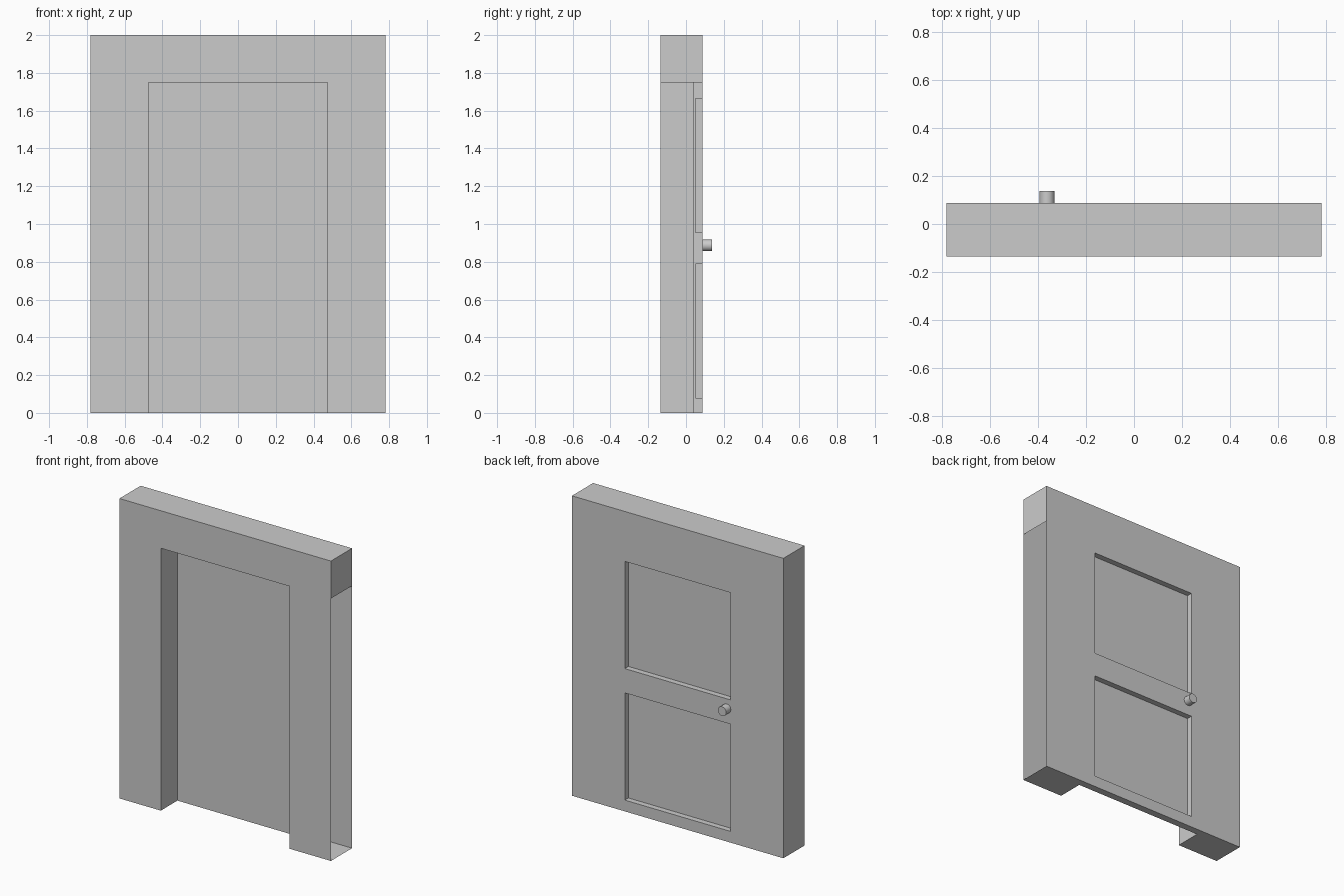
import bpy, bmesh, math

if "Cube" in bpy.data.objects:
    bpy.data.objects.remove(bpy.data.objects["Cube"])

FRONT, BACK = -0.135, 0.088      # wall thickness limits in y
HALF_W, TOP = 0.78, 2.0
OPENING_TOP = 1.75


def box(name, x0, x1, y0, y1, z0, z1):
    bm = bmesh.new()
    bmesh.ops.create_cube(bm, size=1)
    for v in bm.verts:
        v.co = (x1 if v.co.x > 0 else x0,
                y1 if v.co.y > 0 else y0,
                z1 if v.co.z > 0 else z0)
    me = bpy.data.meshes.new(name)
    bm.to_mesh(me)
    bm.free()
    ob = bpy.data.objects.new(name, me)
    bpy.context.collection.objects.link(ob)
    return ob


def cut(target, cutter):
    cutter.hide_render = True
    mod = target.modifiers.new("cut", 'BOOLEAN')
    mod.operation = 'DIFFERENCE'
    mod.solver = 'EXACT'
    mod.object = cutter
    bpy.context.view_layer.objects.active = target
    bpy.ops.object.modifier_apply(modifier=mod.name)
    bpy.data.objects.remove(cutter)


# Wall block with the door slab left at the back of the opening
wall = box("door_wall", -HALF_W, HALF_W, FRONT, BACK, 0, TOP)
cut(wall, box("opening_cutter", -0.475, 0.475, FRONT - 0.1, 0.04, -0.1, OPENING_TOP))

# Two sunken panels on the back of the door
for z0, z1 in ((0.075, 0.79), (0.952, 1.667)):
    cut(wall, box("panel_cutter", -0.39, 0.39, 0.05, BACK + 0.1, z0, z1))

# Right end is open below the lintel
bm = bmesh.new()
bm.from_mesh(wall.data)
end = [f for f in bm.faces if f.normal.x > 0.9 and f.calc_center_median().x > HALF_W - 0.01]
geom = end + list({e for f in end for e in f.edges}) + list({v for f in end for v in f.verts})
bmesh.ops.bisect_plane(bm, geom=geom, plane_co=(0, 0, OPENING_TOP), plane_no=(0, 0, 1))
low = [f for f in bm.faces if f.normal.x > 0.9
       and f.calc_center_median().x > HALF_W - 0.01
       and f.calc_center_median().z < OPENING_TOP]
bmesh.ops.delete(bm, geom=low, context='FACES_ONLY')
bm.to_mesh(wall.data)
bm.free()

# Round knob on the back
bpy.ops.mesh.primitive_cylinder_add(vertices=16, radius=0.031, depth=0.05,
                                    location=(-0.362, BACK + 0.024, 0.887),
                                    rotation=(math.pi / 2, 0, 0))
knob = bpy.context.object
knob.name = "door_knob"
bpy.ops.object.shade_smooth_by_angle(angle=math.radians(40))
